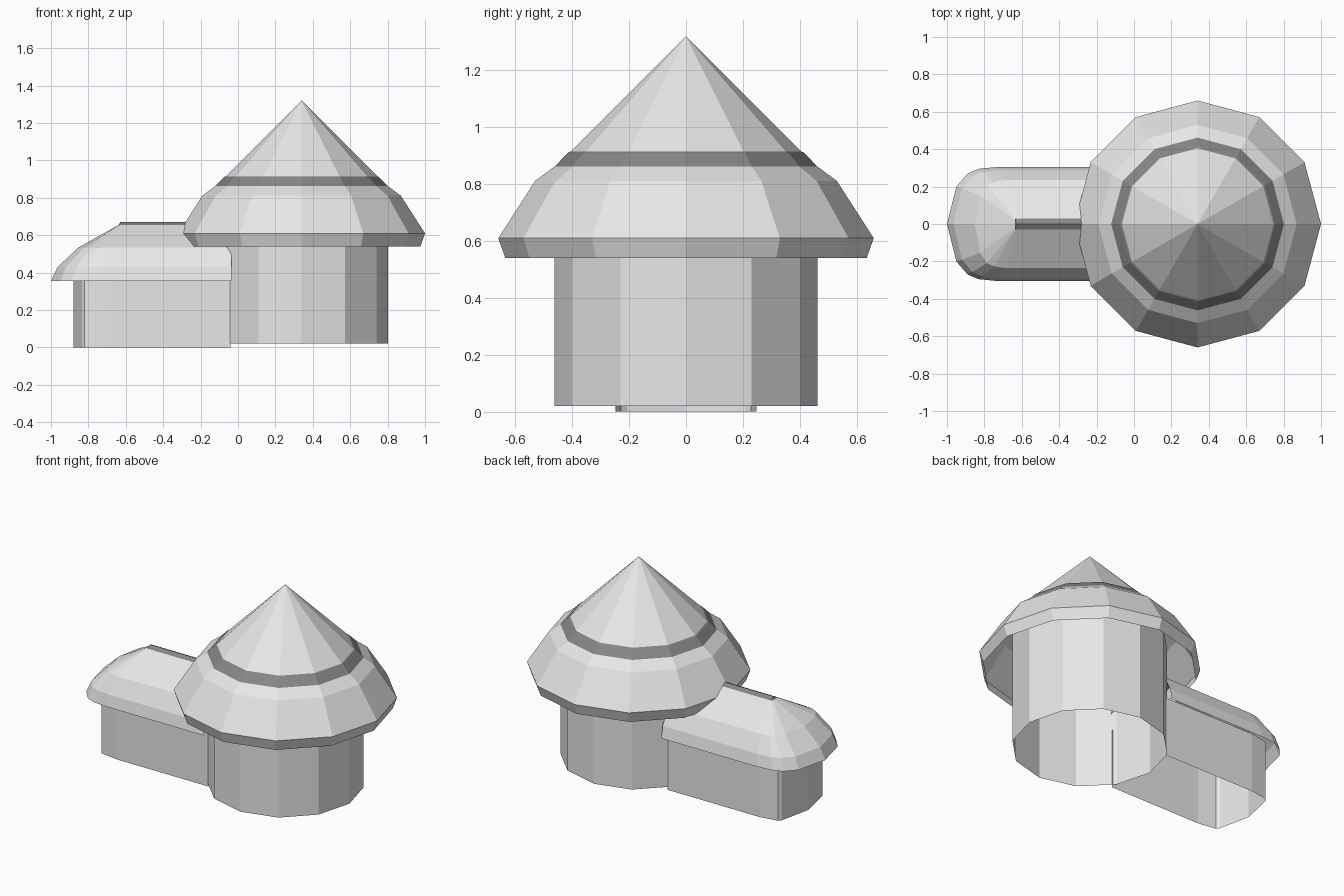
import bpy, math

if "Cube" in bpy.data.objects:
    bpy.data.objects.remove(bpy.data.objects["Cube"])

def material(name, v):
    m = bpy.data.materials.new(name)
    m.diffuse_color = (v, v, v, 1)
    m.use_nodes = True
    m.node_tree.nodes["Principled BSDF"].inputs["Base Color"].default_value = m.diffuse_color
    return m

PALE = material("pale grey", 0.8)
TRIM = material("dark grey trim", 0.24)

def loft(name, rings, closed, dark_rows=()):
    """Skin rings of points from bottom to top; listed rows get the trim colour."""
    n = len(rings[0])
    verts = [p for r in rings for p in r]
    faces, mats = [], []
    for j in range(len(rings) - 1):
        for i in range(n if closed else n - 1):
            k = (i + 1) % n
            ids = [j * n + i, j * n + k, (j + 1) * n + k, (j + 1) * n + i]
            # drop coinciding corners so tips become triangles
            f = []
            for v in ids:
                if all(math.dist(verts[v], verts[u]) > 1e-5 for u in f):
                    f.append(v)
            if len(f) > 2:
                faces.append(f)
                mats.append(1 if j in dark_rows else 0)
    me = bpy.data.meshes.new(name)
    me.from_pydata(verts, [], faces)
    me.materials.append(PALE)
    me.materials.append(TRIM)
    for p, m in zip(me.polygons, mats):
        p.material_index = m
    ob = bpy.data.objects.new(name, me)
    bpy.context.collection.objects.link(ob)
    return ob

def circle(r, z):
    return [(0.34 + r * math.cos(i * math.pi / 6), r * math.sin(i * math.pi / 6), z)
            for i in range(12)]

# Round hut: open twelve-sided wall and stepped conical roof with a dark band
loft("round_wall", [circle(0.462, 0.02), circle(0.462, 0.74)], True)
roof = [(0.635, 0.54), (0.66, 0.61), (0.53, 0.812), (0.462, 0.862), (0.413, 0.912),
        (0.405, 0.915), (0, 1.32)]
loft("round_roof", [circle(r, z) for r, z in roof], True, dark_rows=(3, 4))

def plan(half, z, end=1.0, wide=1.0):
    """Mirror half a plan; the end shrinks towards x = -0.63, the sides towards y = 0."""
    pts = [(x if x > -0.63 else -0.63 + (x + 0.63) * end, y * wide, z) for x, y in half]
    return pts + [(x, -y, z) for x, y, z in reversed(pts[:-1])]

# Annex: round-ended wall
wall = [(-0.04, 0.247), (-0.70, 0.247), (-0.82, 0.228), (-0.835, 0.208), (-0.88, 0)]
loft("annex_wall", [plan(wall, 0), plan(wall, 0.39)], False)

# Annex roof: curved sides, rounded end and a dark ridge strip
eave = [(-0.035, 0.305), (-0.63, 0.305), (-0.73, 0.305), (-0.83, 0.295),
        (-0.89, 0.27), (-0.95, 0.2), (-1.0, 0)]
loft("annex_roof", [plan(eave, 0.355), plan(eave, 0.43, 0.905, 0.95),
                    plan(eave, 0.535, 0.6, 0.77), plan(eave, 0.655, 0.02, 0.1),
                    plan(eave, 0.67, 0, 0)], False, dark_rows=(3,))
